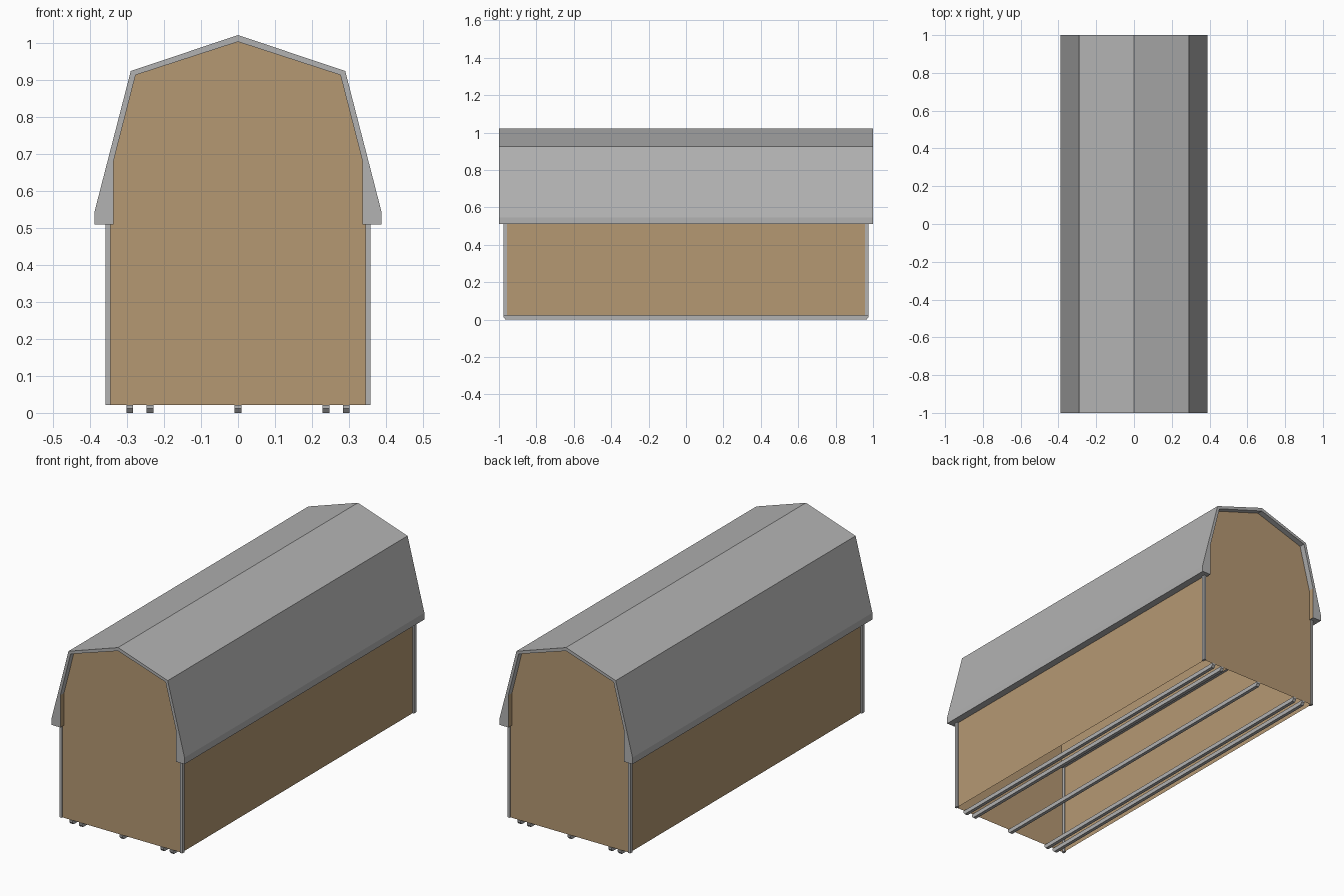
import bpy, bmesh

if "Cube" in bpy.data.objects:
    bpy.data.objects.remove(bpy.data.objects["Cube"])

def material(name, rgb):
    m = bpy.data.materials.new(name)
    m.diffuse_color = (*rgb, 1)
    m.use_nodes = True
    m.node_tree.nodes["Principled BSDF"].inputs["Base Color"].default_value = m.diffuse_color
    return m

GREY = material("grey metal", (0.445, 0.445, 0.445))
TAN = material("tan siding", (0.462, 0.314, 0.171))

def finish(name, bm, *mats):
    bmesh.ops.recalc_face_normals(bm, faces=bm.faces)
    mesh = bpy.data.meshes.new(name)
    for m in mats:
        mesh.materials.append(m)
    bm.to_mesh(mesh)
    bm.free()
    ob = bpy.data.objects.new(name, mesh)
    bpy.context.collection.objects.link(ob)
    return ob

def mirrored(half):
    """Right half of an x-z profile, ending at the ridge, continued on the left."""
    return half + [(-x, z) for x, z in reversed(half[:-1])]

def box(name, x, y, z, mat):
    bm = bmesh.new()
    bmesh.ops.create_cube(bm, size=1)
    for v in bm.verts:
        for i, (a, b) in enumerate((x, y, z)):
            v.co[i] = a if v.co[i] < 0 else b
    return finish(name, bm, mat)

# Gambrel roof: thick shell profile extruded along y
outer = mirrored([(0.388, 0.51), (0.388, 0.545), (0.29, 0.925), (0, 1.022)])
inner = mirrored([(0.337, 0.51), (0.337, 0.68), (0.277, 0.914), (0, 1.004)])
bm = bmesh.new()
rings = [[[bm.verts.new((x, y, z)) for x, z in prof] for prof in (outer, inner)]
         for y in (-1, 1)]
(fo, fi), (bo, bi) = rings
for i in range(len(outer) - 1):
    for a, b in ((fo, bo), (fi, bi), (fo, fi), (bo, bi)):
        bm.faces.new((a[i], a[i + 1], b[i + 1], b[i]))
for i in (0, -1):
    bm.faces.new((fo[i], fi[i], bi[i], bo[i]))
# upright inside faces are siding
for f in bm.faces:
    if all(abs(abs(v.co.x) - 0.337) < 0.001 for v in f.verts):
        f.material_index = 1
finish("roof", bm, GREY, TAN)

# End walls, single sheets filling the roof profile
wall = mirrored([(0.349, 0.022), (0.349, 0.54), (0.338, 0.681), (0.278, 0.915), (0, 1.005)])
for name, y in (("front_wall", -0.97), ("back_wall", 0.97)):
    bm = bmesh.new()
    bm.faces.new([bm.verts.new((x, y, z)) for x, z in wall])
    finish(name, bm, TAN)

# Side walls, open at the bottom
for name, x in (("left_wall", -0.35), ("right_wall", 0.35)):
    bm = bmesh.new()
    bm.faces.new([bm.verts.new((x, y, z)) for y, z in
                  ((-0.97, 0.022), (0.97, 0.022), (0.97, 0.53), (-0.97, 0.53))])
    finish(name, bm, TAN)

# Corner trim posts
for sx in (-1, 1):
    for sy in (-1, 1):
        box("corner_trim", sorted((sx * 0.345, sx * 0.358)),
            sorted((sy * 0.957, sy * 0.976)), (0.022, 0.53), GREY)

# Floor skids with chamfered lower ends
for x in (-0.293, -0.238, 0, 0.238, 0.293):
    bm = bmesh.new()
    prof = [(-0.975, 0.022), (-0.975, 0.012), (-0.965, 0),
            (0.965, 0), (0.975, 0.012), (0.975, 0.022)]
    face = bm.faces.new([bm.verts.new((x - 0.009, y, z)) for y, z in prof])
    geo = bmesh.ops.extrude_face_region(bm, geom=[face], use_keep_orig=True)["geom"]
    bmesh.ops.translate(bm, vec=(0.018, 0, 0),
                        verts=[g for g in geo if isinstance(g, bmesh.types.BMVert)])
    finish("skid", bm, GREY)
